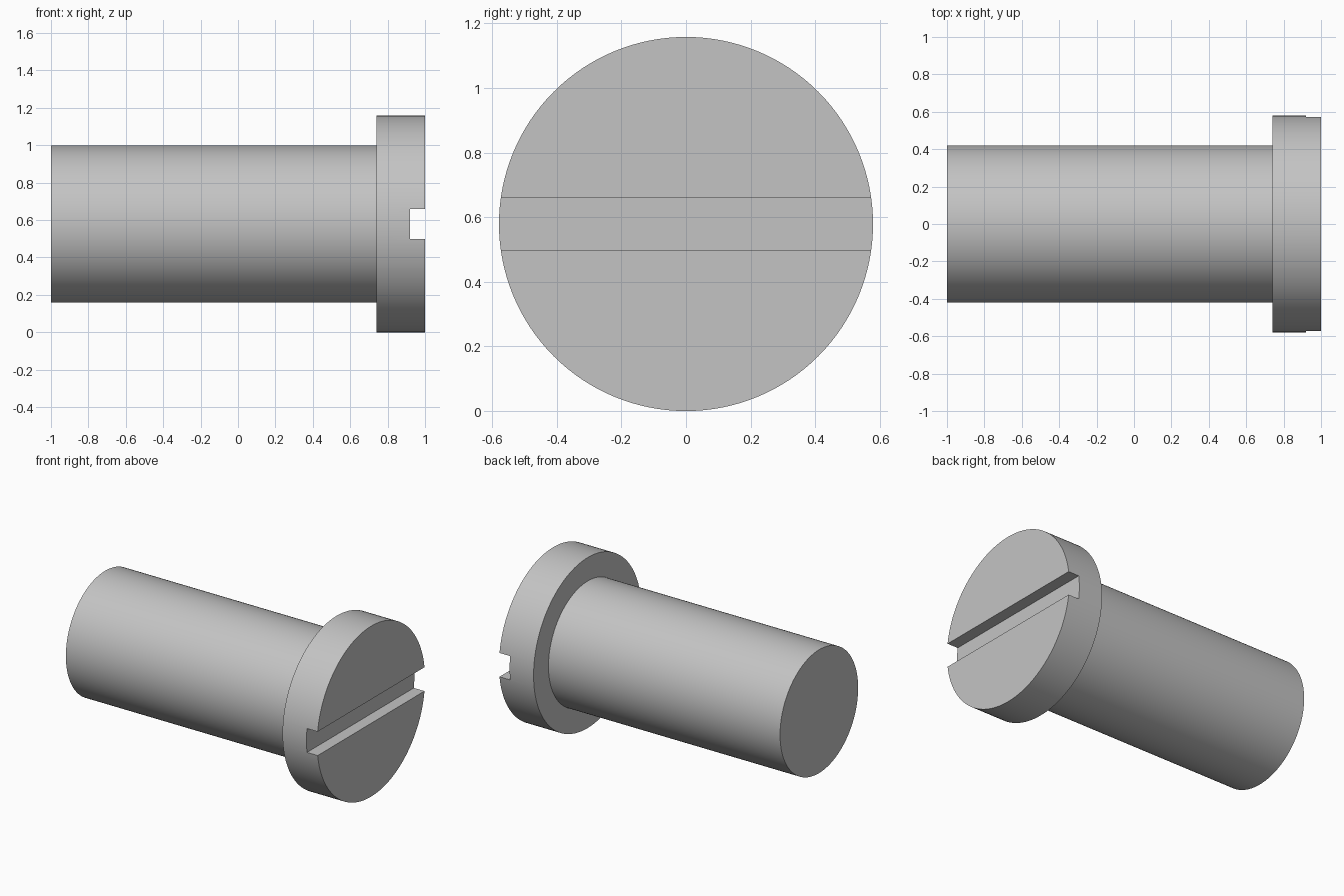
import bpy, bmesh
from math import pi, radians
from mathutils import Matrix, Vector

if "Cube" in bpy.data.objects:
    bpy.data.objects.remove(bpy.data.objects["Cube"], do_unlink=True)

HEAD_R, SHANK_R = 0.579, 0.419
HEAD_X = 0.74
SLOT_X, SLOT_W = 0.92, 0.162

steel = bpy.data.materials.new("grey steel")
steel.use_nodes = True
steel.diffuse_color = (0.55, 0.55, 0.55, 1)
steel.node_tree.nodes["Principled BSDF"].inputs["Base Color"].default_value = steel.diffuse_color


def add_object(name, bm):
    bmesh.ops.recalc_face_normals(bm, faces=bm.faces)
    mesh = bpy.data.meshes.new(name)
    bm.to_mesh(mesh)
    bm.free()
    mesh.materials.append(steel)
    obj = bpy.data.objects.new(name, mesh)
    bpy.context.collection.objects.link(obj)
    return obj


# Screw body: half profile (x, radius) revolved around the long axis
bm = bmesh.new()
profile = [(-1, 0), (-1, SHANK_R), (HEAD_X, SHANK_R), (HEAD_X, HEAD_R), (1, HEAD_R), (1, 0)]
verts = [bm.verts.new((x, 0, HEAD_R + r)) for x, r in profile]
edges = [bm.edges.new(pair) for pair in zip(verts, verts[1:])]
bmesh.ops.spin(bm, geom=verts + edges, cent=(0, 0, HEAD_R), axis=(1, 0, 0),
               angle=2 * pi, steps=128, use_merge=True)
bmesh.ops.remove_doubles(bm, verts=bm.verts, dist=1e-4)
screw = add_object("slotted_screw", bm)

# Driver slot across the head
bm = bmesh.new()
depth = 0.3
bmesh.ops.create_cube(bm, size=1, matrix=Matrix.LocRotScale(
    Vector((SLOT_X + depth / 2, 0, HEAD_R)), None, Vector((depth, 2, SLOT_W))))
cutter = add_object("slot_cutter", bm)

cut = screw.modifiers.new("driver slot", 'BOOLEAN')
cut.operation = 'DIFFERENCE'
cut.solver = 'EXACT'
cut.object = cutter

bpy.ops.object.select_all(action='DESELECT')
screw.select_set(True)
bpy.context.view_layer.objects.active = screw
bpy.ops.object.modifier_apply(modifier=cut.name)
bpy.data.objects.remove(cutter, do_unlink=True)

# Smooth round sides with crisp rims
bpy.ops.object.shade_smooth_by_angle(angle=radians(30))
